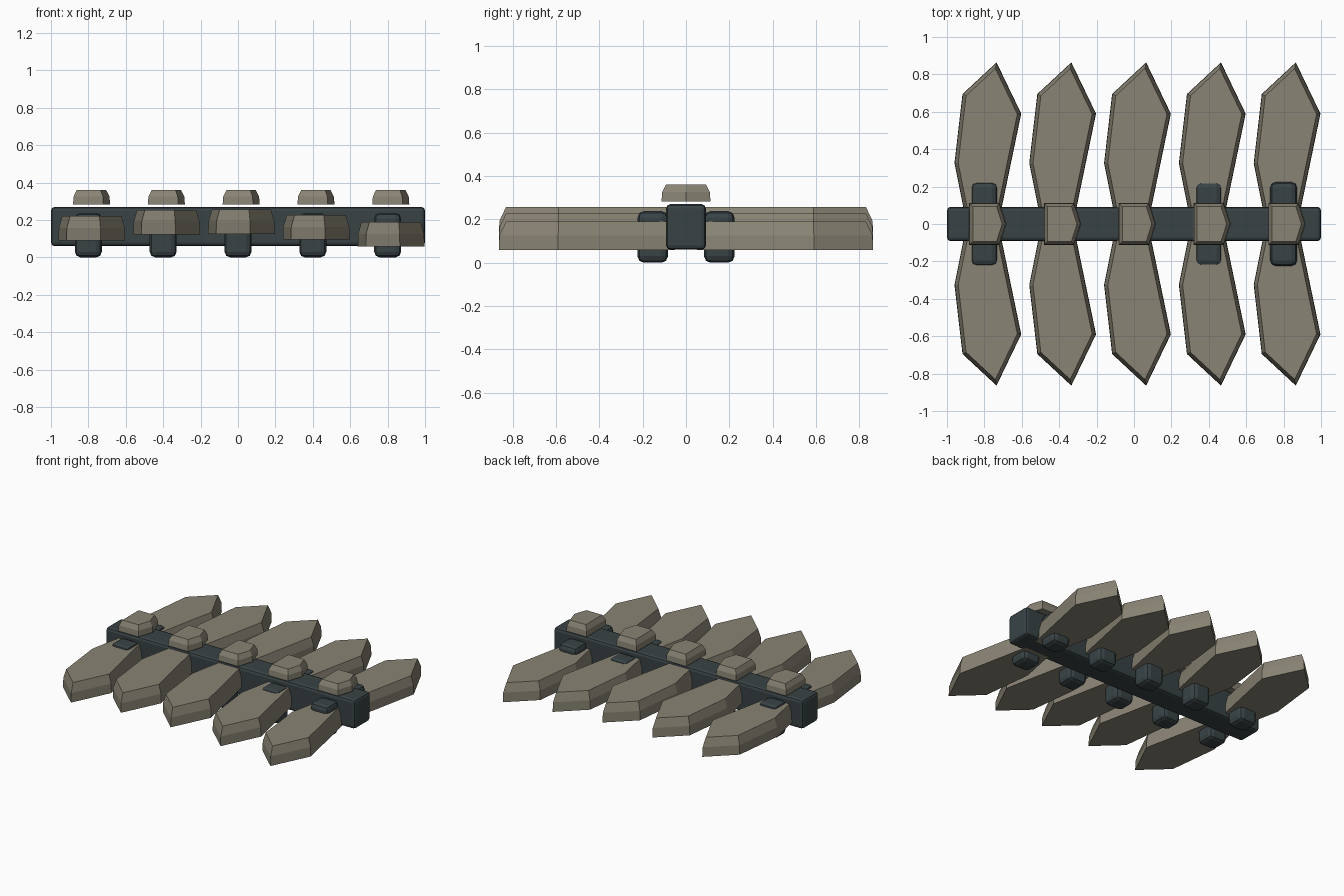
import bpy, bmesh
from mathutils import Vector

if "Cube" in bpy.data.objects:
    bpy.data.objects.remove(bpy.data.objects["Cube"])


def material(name, color):
    m = bpy.data.materials.new(name)
    m.diffuse_color = (*color, 1)
    m.use_nodes = True
    m.node_tree.nodes["Principled BSDF"].inputs["Base Color"].default_value = m.diffuse_color
    return m


STONE = material("stone", (0.25, 0.23, 0.175))
DARK = material("dark_metal", (0.04, 0.055, 0.06))


def add_mesh(name, bm, mat):
    bmesh.ops.recalc_face_normals(bm, faces=bm.faces)
    me = bpy.data.meshes.new(name)
    bm.to_mesh(me)
    bm.free()
    me.materials.append(mat)
    ob = bpy.data.objects.new(name, me)
    bpy.context.collection.objects.link(ob)
    return ob


def block(name, lo, hi, bevel, mat):
    bm = bmesh.new()
    bmesh.ops.create_cube(bm, size=1)
    lo, hi = Vector(lo), Vector(hi)
    for v in bm.verts:
        v.co = (lo + hi) / 2 + v.co * (hi - lo)
    ob = add_mesh(name, bm, mat)
    mod = ob.modifiers.new("bevel", 'BEVEL')
    mod.width, mod.segments = bevel, 2
    return ob


def inset(outline, d):
    """Offset a counter-clockwise convex outline inwards by d."""
    pts = [Vector(p) for p in outline]
    out = []
    for i, p in enumerate(pts):
        a = (p - pts[i - 1]).normalized()
        b = (pts[(i + 1) % len(pts)] - p).normalized()
        na, nb = Vector((-a.y, a.x)), Vector((-b.y, b.x))
        out.append(p + (na + nb) * d / (1 + na.dot(nb)))
    return out


def slab(name, outline, levels, x, side=1):
    """Stack inset copies of an outline: levels are (z, inset)."""
    bm = bmesh.new()
    rings = [[bm.verts.new((x + p[0], side * p[1], z)) for p in inset(outline, d)]
             for z, d in levels]
    n = len(outline)
    bm.faces.new(rings[0])
    bm.faces.new(rings[-1])
    for a, b in zip(rings, rings[1:]):
        for i in range(n):
            j = (i + 1) % n
            bm.faces.new((a[i], a[j], b[j], b[i]))
    return add_mesh(name, bm, STONE)


# Central spine
block("spine", (-1, -0.092, 0.06), (1, 0.092, 0.27), 0.02, DARK)

# Outlines, relative to each segment centre (counter-clockwise)
PLATE = [(-0.105, 0.05), (0.085, 0.05), (0.197, 0.59),
         (0.065, 0.864), (-0.117, 0.695), (-0.16, 0.325)]
CAP = [(-0.082, -0.113), (0.08, -0.113), (0.116, 0), (0.08, 0.113), (-0.082, 0.113)]
PLATE_BASE = [0.09, 0.123, 0.125, 0.095, 0.058]

# Segments: a cap, two side plates and two mounting lugs each
for i, base in enumerate(PLATE_BASE):
    x = -0.8 + 0.4 * i
    slab(f"cap_{i + 1}", CAP, [(0.283, 0), (0.325, 0.003), (0.36, 0.02)], x)
    for side, label in ((-1, "front"), (1, "back")):
        slab(f"{label}_plate_{i + 1}", PLATE,
             [(base, 0), (base + 0.068, 0.002), (base + 0.131, 0.02)], x, side)
        y0, y1 = sorted((side * 0.083, side * 0.224))
        block(f"{label}_lug_{i + 1}", (x - 0.072, y0, 0), (x + 0.072, y1, 0.238), 0.03, DARK)
